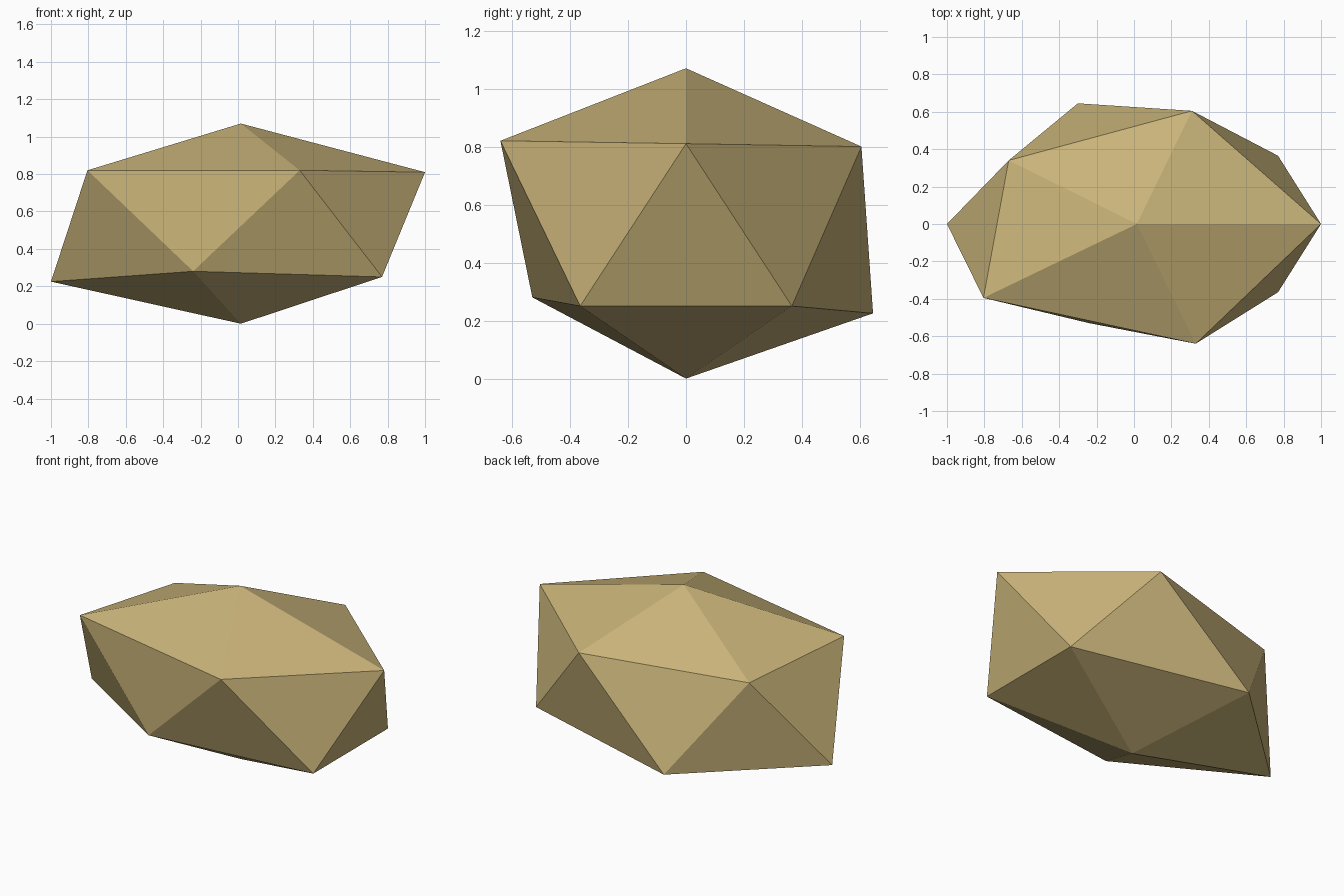
import bpy
import bmesh

# Remove the default cube
cube = bpy.data.objects.get("Cube")
if cube:
    bpy.data.objects.remove(cube, do_unlink=True)

# Sandy stone colour
stone = bpy.data.materials.new("sandy_stone")
stone.use_nodes = True
colour = (0.58, 0.45, 0.19, 1.0)
stone.diffuse_color = colour
bsdf = next(n for n in stone.node_tree.nodes if n.type == "BSDF_PRINCIPLED")
bsdf.inputs["Base Color"].default_value = colour
bsdf.inputs["Roughness"].default_value = 0.9

# Irregular rings of the faceted rock, counter-clockwise from +x
upper_ring = [(1.0, 0.0, 0.81), (0.31, 0.605, 0.80), (-0.67, 0.34, 0.775),
              (-0.805, -0.395, 0.82), (0.33, -0.64, 0.82)]
lower_ring = [(0.77, 0.365, 0.25), (-0.30, 0.645, 0.225), (-1.0, 0.0, 0.225),
              (-0.24, -0.53, 0.28), (0.77, -0.365, 0.25)]

bm = bmesh.new()
top = bm.verts.new((0.015, 0.0, 1.07))
bottom = bm.verts.new((0.015, 0.0, 0.0))
upper = [bm.verts.new(p) for p in upper_ring]
lower = [bm.verts.new(p) for p in lower_ring]

# Cap fans and the zigzag band between the rings
sides = len(upper)
for i in range(sides):
    j = (i + 1) % sides
    bm.faces.new((top, upper[i], upper[j]))
    bm.faces.new((upper[i], lower[i], upper[j]))
    bm.faces.new((lower[i], lower[j], upper[j]))
    bm.faces.new((bottom, lower[j], lower[i]))
bmesh.ops.recalc_face_normals(bm, faces=bm.faces)

# Flat-shaded rock object
mesh = bpy.data.meshes.new("rock")
bm.to_mesh(mesh)
bm.free()
mesh.materials.append(stone)
rock = bpy.data.objects.new("rock", mesh)
bpy.context.collection.objects.link(rock)
